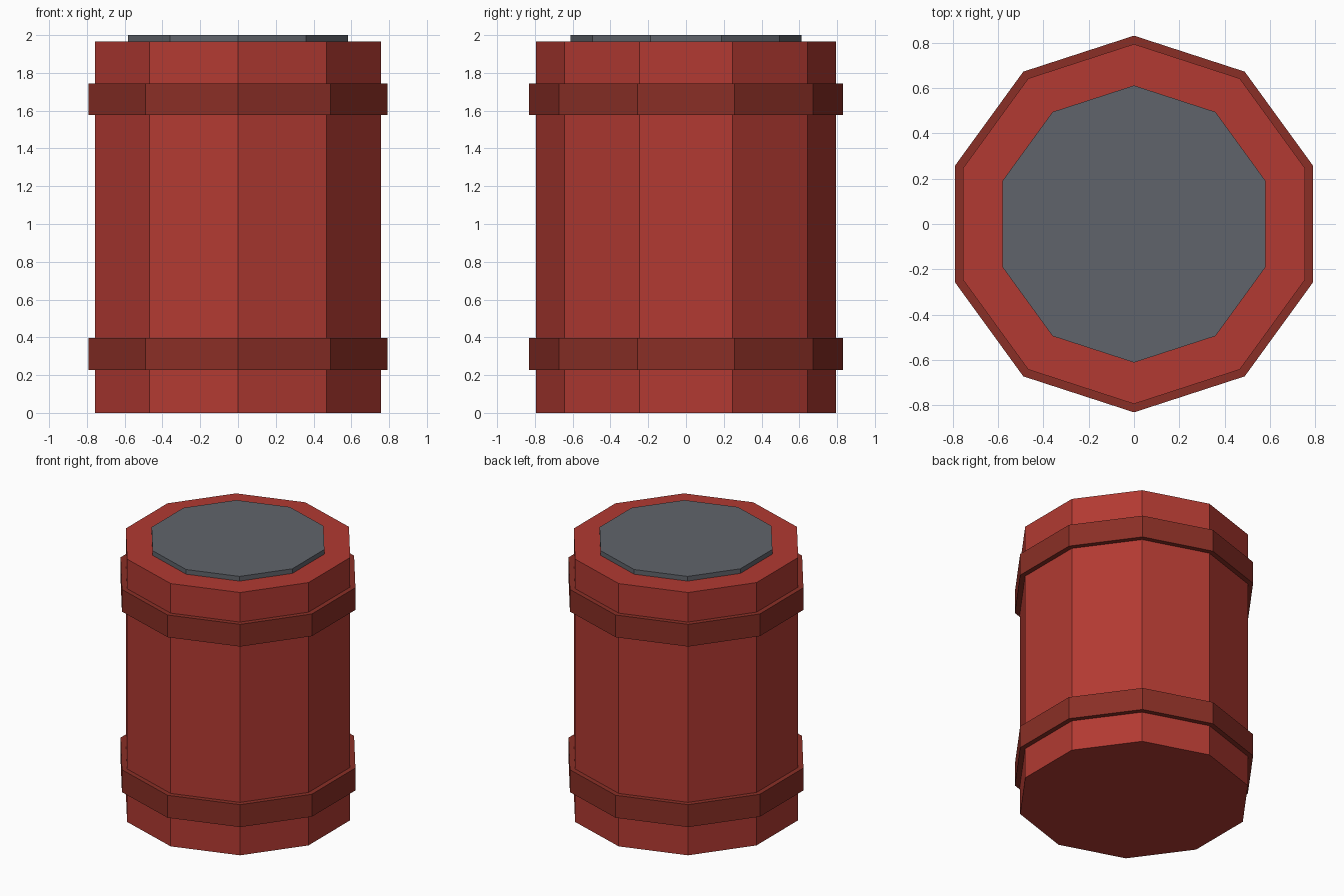
import bpy

cube = bpy.data.objects.get("Cube")
if cube:
    bpy.data.objects.remove(cube, do_unlink=True)

SIDES = 10


def material(name, rgb):
    mat = bpy.data.materials.new(name)
    mat.use_nodes = True
    colour = (*rgb, 1.0)
    mat.diffuse_color = colour
    mat.node_tree.nodes["Principled BSDF"].inputs["Base Color"].default_value = colour
    return mat


def drum(name, radius, bottom, top, mat):
    """Flat-sided upright prism with a corner facing front and back."""
    bpy.ops.mesh.primitive_cylinder_add(
        vertices=SIDES, radius=radius, depth=top - bottom,
        location=(0, 0, (bottom + top) / 2))
    obj = bpy.context.object
    obj.name = name
    obj.data.materials.append(mat)
    return obj


red = material("red", (0.445, 0.042, 0.032))
dark_red = material("dark red", (0.254, 0.028, 0.019))
grey = material("slate grey", (0.117, 0.127, 0.147))

# Barrel body and the raised plate on its top
drum("body", 0.795, 0.0, 1.965, red)
drum("lid", 0.612, 1.94, 2.0, grey)

# Two hoops around the body
drum("lower_band", 0.832, 0.228, 0.396, dark_red)
drum("upper_band", 0.832, 1.578, 1.744, dark_red)
